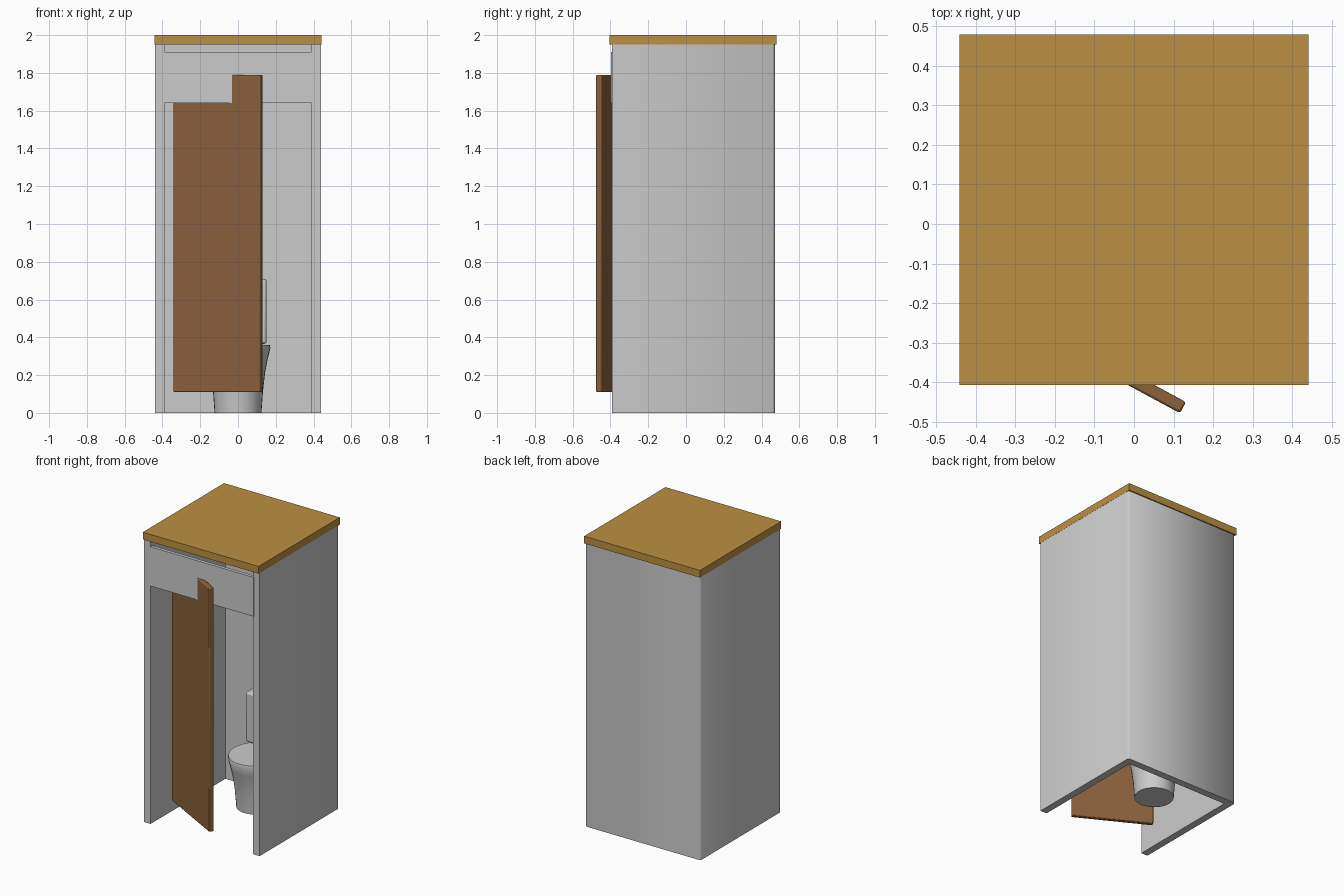
import bpy, bmesh, math

if "Cube" in bpy.data.objects:
    bpy.data.objects.remove(bpy.data.objects["Cube"])


def material(name, color):
    m = bpy.data.materials.new(name)
    m.diffuse_color = (*color, 1)
    m.use_nodes = True
    m.node_tree.nodes["Principled BSDF"].inputs["Base Color"].default_value = m.diffuse_color
    return m


def finish(name, bm, mat=None, smooth=None):
    bmesh.ops.recalc_face_normals(bm, faces=bm.faces)
    me = bpy.data.meshes.new(name)
    bm.to_mesh(me)
    bm.free()
    ob = bpy.data.objects.new(name, me)
    bpy.context.collection.objects.link(ob)
    if mat:
        me.materials.append(mat)
    if smooth:
        bpy.ops.object.select_all(action='DESELECT')
        bpy.context.view_layer.objects.active = ob
        ob.select_set(True)
        bpy.ops.object.shade_smooth_by_angle(angle=math.radians(smooth))
    return ob


def prism(name, outline, z0, z1, mat=None, smooth=None):
    bm = bmesh.new()
    face = bm.faces.new([bm.verts.new((x, y, z0)) for x, y in outline])
    top = bmesh.ops.extrude_face_region(bm, geom=[face])['geom']
    for v in top:
        if isinstance(v, bmesh.types.BMVert):
            v.co.z = z1
    return finish(name, bm, mat, smooth)


def box(name, x, y, z, mat=None, bevel=0, segments=2):
    outline = [(x[0], y[0]), (x[1], y[0]), (x[1], y[1]), (x[0], y[1])]
    ob = prism(name, outline, z[0], z[1], mat, 40 if bevel else None)
    if bevel:
        b = ob.modifiers.new("bevel", 'BEVEL')
        b.width, b.segments = bevel, segments
    return ob


roof_mat = material("roof_wood", (0.50, 0.28, 0.055))
door_mat = material("door_wood", (0.26, 0.12, 0.045))

# U-shaped walls with chamfered back corners, open at the front
half = [(0.44, -0.393), (0.44, 0.458), (0.43, 0.47)]
inner = [(0.39, 0.42), (0.39, -0.393)]
outline = (half + [(-x, y) for x, y in reversed(half)]
           + [(-x, y) for x, y in reversed(inner)] + inner)
prism("walls", outline, 0, 1.951, smooth=60)

# Roof slab and panel above the doorway
box("roof", (-0.441, 0.441), (-0.406, 0.478), (1.95, 2.0), roof_mat)
box("header_panel", (-0.396, 0.396), (-0.398, -0.375), (1.64, 1.91))

# Door standing ajar, hinged on the left
door = box("door", (0, 0.523), (0, 0.032), (0.11, 1.79), door_mat, 0.006)
door.location = (-0.344, -0.229, 0)
door.rotation_euler.z = math.radians(-28.4)

# Toilet bowl: flared rings growing from round to slightly oval
bm = bmesh.new()
N = 32
rings = []
for rx, ry, z in [(0.124, 0.124, 0), (0.132, 0.133, 0.11), (0.143, 0.15, 0.21),
                  (0.156, 0.17, 0.28), (0.172, 0.188, 0.345), (0.168, 0.184, 0.36)]:
    rings.append([bm.verts.new((rx * math.cos(2 * math.pi * i / N),
                                0.197 + ry * math.sin(2 * math.pi * i / N), z))
                  for i in range(N)])
for a, b in zip(rings, rings[1:]):
    for i in range(N):
        j = (i + 1) % N
        bm.faces.new((a[i], a[j], b[j], b[i]))
bm.faces.new(rings[0])
bm.faces.new(rings[-1])
finish("toilet_bowl", bm, smooth=35)

# Water tank against the back wall
box("toilet_tank", (-0.152, 0.152), (0.295, 0.42), (0.365, 0.71), bevel=0.015, segments=3)
